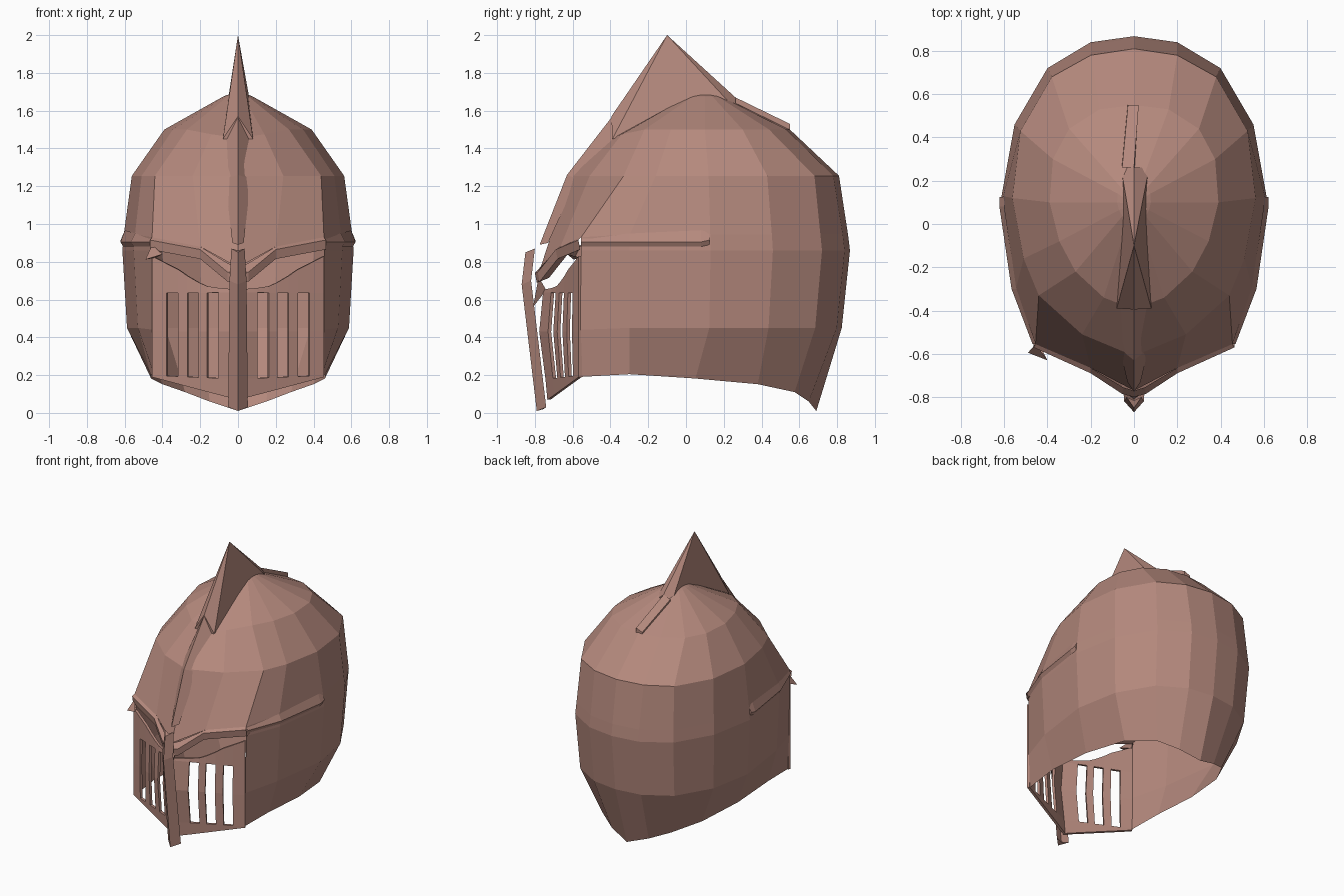
import bpy, bmesh
from mathutils import Vector

if "Cube" in bpy.data.objects:
    bpy.data.objects.remove(bpy.data.objects["Cube"])

steel = bpy.data.materials.new("rose_brown_metal")
steel.diffuse_color = (0.46, 0.25, 0.205, 1)
steel.use_nodes = True
steel.node_tree.nodes["Principled BSDF"].inputs["Base Color"].default_value = steel.diffuse_color


def make(name, verts, faces, mirror=False, thick=0):
    me = bpy.data.meshes.new(name)
    me.from_pydata([tuple(v) for v in verts], [], faces)
    bm = bmesh.new()
    bm.from_mesh(me)
    bmesh.ops.remove_doubles(bm, verts=bm.verts, dist=0.0005)
    bmesh.ops.recalc_face_normals(bm, faces=bm.faces)
    bm.to_mesh(me)
    bm.free()
    me.materials.append(steel)
    ob = bpy.data.objects.new(name, me)
    bpy.context.collection.objects.link(ob)
    if mirror:
        ob.modifiers.new("mirror", 'MIRROR').merge_threshold = 0.002
    if thick:
        s = ob.modifiers.new("thickness", 'SOLIDIFY')
        s.thickness = thick
        s.offset = 0
    return ob


def grid(rows, skip=(), closed=False):
    """Quads between equal-length rows of points; skip holds (row, column) holes."""
    n = len(rows[0])
    verts = [p for r in rows for p in r]
    faces = []
    for i in range(len(rows) - 1):
        for j in range(n if closed else n - 1):
            if (i, j) not in skip:
                k = (j + 1) % n
                faces.append((i * n + j, i * n + k, (i + 1) * n + k, (i + 1) * n + j))
    return verts, faces


def level(plan, z):
    return [Vector((x, y, z)) for x, y in plan]


# Skull shell: half outlines from the back centre round to the front
wide = [(0, .868), (.2, .84), (.4, .72), (.552, .46), (.612, .13), (.552, -.3), (.455, -.555)]
upper = [(0, .81), (.2, .78), (.38, .68), (.525, .43), (.562, .12), (.51, -.16), (.44, -.33),
         (.24, -.51), (0, -.61)]
crown = [(0, .55), (.16, .53), (.3, .44), (.375, .3), (.39, .1), (.345, -.08), (.27, -.22),
         (.14, -.34), (0, -.395)]
brow_line = [Vector((.455, -.555, .93)), Vector((.2, -.665, .88)), Vector((0, -.77, .77))]

tip = [Vector((x * .2, .1 + (y - .1) * .2, 1.675)) for x, y in crown]
crown_row = level(crown, 1.5)
crown_row[-1].z, crown_row[-2].z = 1.455, 1.475
band_row = level([(x * .988, y * .988) for x, y in wide[:6]], .945) + brow_line
rows = [[Vector((0, .09, 1.705))] * 9, tip, crown_row, level(upper, 1.255), band_row]
make("skull_dome", *grid(rows), mirror=True)

# Lower skirt: sides and back, open at the face and below
mid = [Vector((x * .96, y * .95 if y > 0 else y, .45)) for x, y in wide]
mid[-1] = Vector((.45, -.56, .44))
hem = [Vector(p) for p in ((0, .69, .01), (.15, .65, .06), (.28, .575, .11), (.4, .38, .152),
                           (.46, .05, .182), (.462, -.3, .205), (.44, -.57, .19))]
make("lower_skirt", *grid([band_row[:7], level(wide, .86), mid, hem]), mirror=True)

# Brow rim: thick bent band over the eyes
brow_out = [Vector((.465, -.57, .915)), Vector((.2, -.69, .865)), Vector((.055, -.785, .745)), Vector((0, -.8, .74))]
brow_top = brow_line[:2] + [Vector((.05, -.755, .79)), brow_line[2]]
brow_low = [p + Vector((0, .01, -.05)) for p in brow_out]
brow_in = [p + Vector((0, .06, -.03)) for p in brow_out]
make("brow_rim", *grid([brow_top, brow_out, brow_low, brow_in]), mirror=True)

# Temple ridges: raised strips running back from the brow
path = [(.455, -.555), (.552, -.3), (.608, .08), (.607, .125)]
top_z, low_z = (.93, .95, .967, .955), (.89, .89, .89, .9)
strip = [[Vector((x * .985, y, tz)), Vector((x + .014, y, lz + .015)), Vector((x, y, lz - .01))]
         for (x, y), tz, lz in zip(path, top_z, low_z)]
v, f = grid(strip)
f.append((9, 10, 11))
make("temple_ridge", v, f, mirror=True)

# Small bent spur at the left brow corner
make("brow_spur", [(-.49, -.595, .812), (-.455, -.555, .89), (-.4, -.63, .84), (-.44, -.55, .82)],
     [(0, 1, 2), (0, 2, 3), (0, 3, 1)])

# Visor: keeled face plate with three slots on each side
xs = [0, .1, .16, .205, .265, .315, .375, .452]
top = [.65, .66, .67, .69, .725, .76, .79, .83]
keel = [-.725, -.735, -.768, -.748, -.742]
vrows = []
for r in range(5):
    row = []
    for x, t in zip(xs, top):
        u = x / .452
        z = (.07 + .12 * u, .18 + .02 * u, .43, .635, t)[r]
        row.append(Vector((x, keel[r] * (1 - u) - .56 * u, z)))
    vrows.append(row)
holes = {(r, c) for r in (1, 2) for c in (1, 3, 5)}
make("slotted_visor", *grid(vrows, holes), mirror=True, thick=.018)

# Nose bar: angled ridge standing in front of the visor keel
bar = []
for y, z, w in ((-.85, .85, .035), (-.87, .68, .045), (-.79, .01, .052)):
    bar.append([Vector((-w, y + .05, z + .02)), Vector((0, y, z)),
                Vector((w, y + .05, z + .02)), Vector((0, y + .035, z + .01))])
v, f = grid(bar, closed=True)
make("nose_bar", v, f + [(0, 1, 2, 3), (8, 9, 10, 11)])
make("nose_bracket", [(-.04, -.78, .72), (.04, -.78, .72), (0, -.81, .56), (0, -.74, .65)],
     [(0, 1, 2), (0, 2, 3), (1, 3, 2)])

# Crest: ridged strip up the forehead, tall fin, then a short tail
fore = []
for ry, rz, by, bz, w in ((-.775, .89, -.73, .9, .03), (-.63, 1.26, -.575, 1.24, .068),
                          (-.39, 1.57, -.37, 1.43, .078)):
    fore.append([Vector((-w, by, bz)), Vector((0, ry, rz)), Vector((w, by, bz))])
make("forehead_crest", *grid(fore))

fin = [(-.08, -.39, 1.45), (0, -.395, 1.57), (.08, -.39, 1.45), (0, -.1, 2.0),
       (-.06, .26, 1.61), (0, .262, 1.67), (.07, .26, 1.61)]
make("crest_fin", fin, [(0, 1, 3), (1, 2, 3), (0, 3, 4), (2, 6, 3), (3, 5, 4), (3, 6, 5),
                        (4, 5, 6), (0, 2, 1)])
tail = [[Vector((-.06, .26, 1.6)), Vector((-.055, .26, 1.65)), Vector((0, .262, 1.67)), Vector((.005, .26, 1.62))],
        [Vector((-.03, .55, 1.48)), Vector((-.028, .55, 1.51)), Vector((.022, .55, 1.53)), Vector((.022, .55, 1.48))]]
v, f = grid(tail, closed=True)
make("crest_tail", v, f + [(4, 5, 6, 7)])
